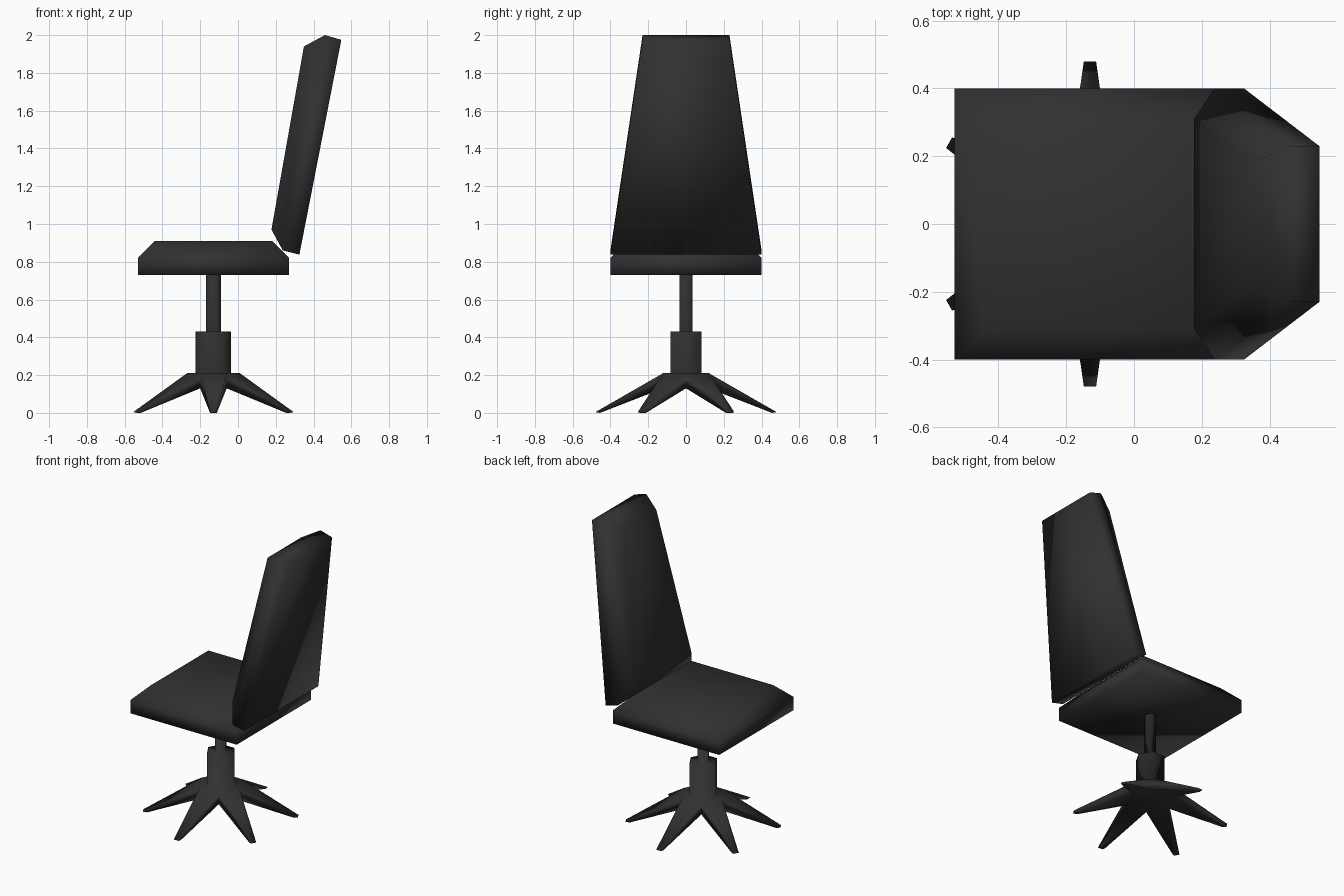
import bpy
import bmesh
from math import cos, sin, pi

cube = bpy.data.objects.get("Cube")
if cube:
    bpy.data.objects.remove(cube, do_unlink=True)

# Single dark colour for the whole chair
black = bpy.data.materials.new("charcoal")
black.use_nodes = True
black.diffuse_color = (0.03, 0.03, 0.03, 1)
black.node_tree.nodes["Principled BSDF"].inputs["Base Color"].default_value = black.diffuse_color


def finish(name, bm):
    """Turn a bmesh into a smooth-shaded object."""
    bmesh.ops.recalc_face_normals(bm, faces=bm.faces)
    for face in bm.faces:
        face.smooth = True
    mesh = bpy.data.meshes.new(name)
    bm.to_mesh(mesh)
    bm.free()
    mesh.materials.append(black)
    obj = bpy.data.objects.new(name, mesh)
    bpy.context.collection.objects.link(obj)
    return obj


def add_ring(bm, points):
    return [bm.verts.new(p) for p in points]


def bridge(bm, a, b):
    n = len(a)
    for i in range(n):
        j = (i + 1) % n
        bm.faces.new((a[i], a[j], b[j], b[i]))


def cushion(name, layers):
    """Loft four-cornered layers; each is two (x, z, half width) ends."""
    bm = bmesh.new()
    rings = []
    for (x0, z0, w0), (x1, z1, w1) in layers:
        rings.append(add_ring(bm, [(x0, -w0, z0), (x1, -w1, z1),
                                   (x1, w1, z1), (x0, w0, z0)]))
    for a, b in zip(rings, rings[1:]):
        bridge(bm, a, b)
    bm.faces.new(rings[0])
    bm.faces.new(rings[-1])
    return finish(name, bm)


# Seat: slab with a chamfered upper rim
cushion("seat", [
    ((-0.53, 0.73, 0.40), (0.27, 0.73, 0.40)),
    ((-0.53, 0.82, 0.40), (0.27, 0.82, 0.40)),
    ((-0.44, 0.91, 0.31), (0.18, 0.91, 0.31)),
])

# Backrest: the same form, tapered upward and leaning back
cushion("backrest", [
    ((0.325, 0.838, 0.40), (0.547, 1.975, 0.23)),
    ((0.237, 0.86, 0.40), (0.46, 2.0, 0.23)),
    ((0.177, 0.97, 0.31), (0.349, 1.94, 0.18)),
])

# Pedestal: six-sided foot, hub and post in one stepped column
SIDES, AXIS_X = 6, -0.13
bm = bmesh.new()


def hexagon(radius, z):
    angles = [2 * pi * i / SIDES for i in range(SIDES)]
    return add_ring(bm, [(AXIS_X + radius * cos(a), radius * sin(a), z) for a in angles])


foot_low, foot_top = hexagon(0.14, 0.13), hexagon(0.14, 0.21)
column = [foot_top] + [hexagon(r, z) for r, z in
                       ((0.094, 0.21), (0.094, 0.43), (0.04, 0.43), (0.04, 0.73))]
for a, b in zip(column, column[1:]):
    bridge(bm, a, b)
bm.faces.new(foot_low)
bm.faces.new(column[-1])

# Legs: each side of the foot tapers out to a thin tip on the floor
for i in range(SIDES):
    j = (i + 1) % SIDES
    a = 2 * pi * (i + 0.5) / SIDES

    def tip(reach, side, z):
        return (AXIS_X + reach * cos(a) - side * sin(a),
                reach * sin(a) + side * cos(a), z)

    root = [foot_low[i], foot_low[j], foot_top[j], foot_top[i]]
    end = add_ring(bm, [tip(0.455, -0.018, 0), tip(0.455, 0.018, 0),
                        tip(0.48, 0.018, 0.004), tip(0.48, -0.018, 0.004)])
    bridge(bm, root, end)
    bm.faces.new(end)

finish("pedestal_base", bm)
